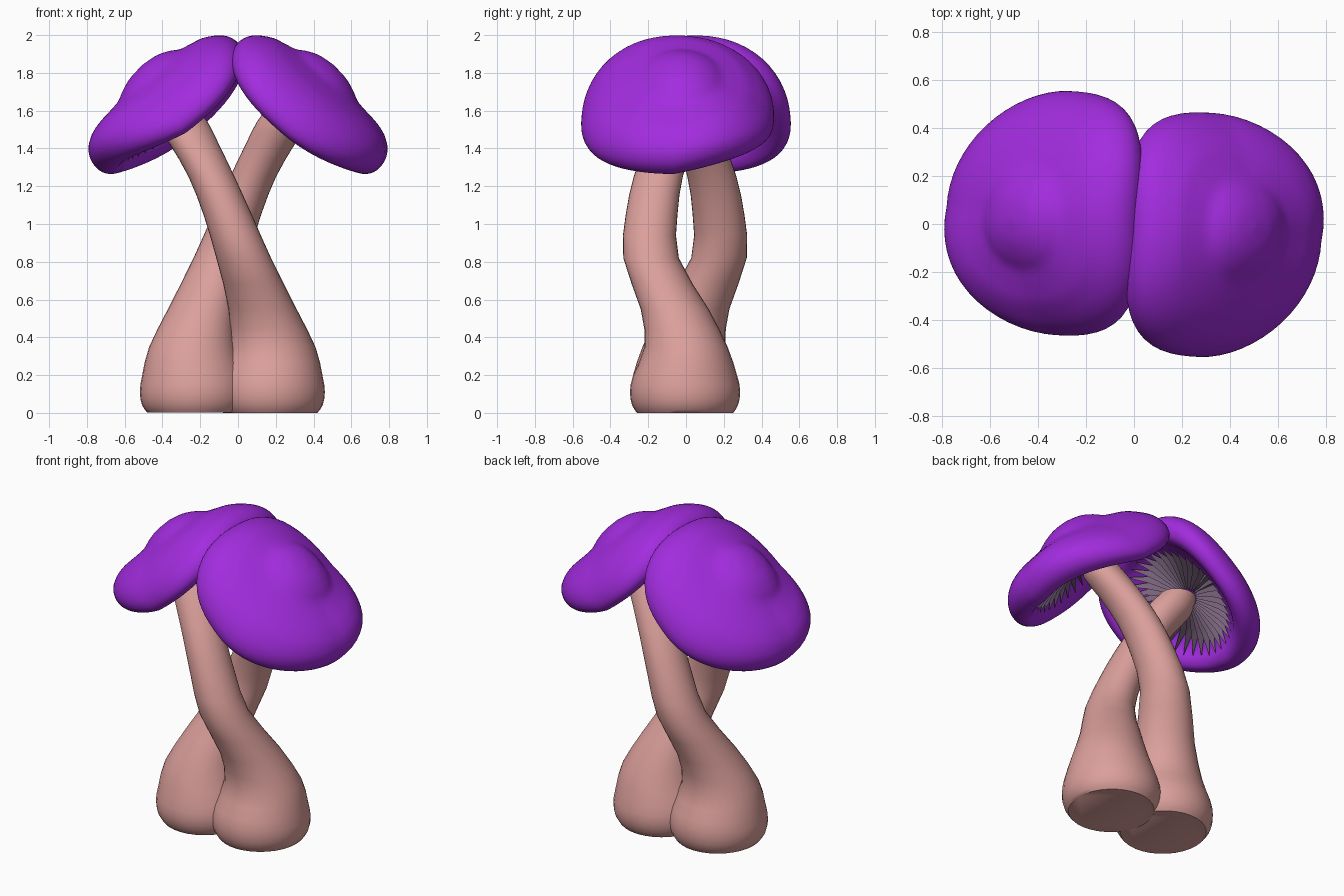
import bpy, math
from mathutils import Vector, Matrix

if "Cube" in bpy.data.objects:
    bpy.data.objects.remove(bpy.data.objects["Cube"])


def material(name, rgb):
    m = bpy.data.materials.new(name)
    m.diffuse_color = (*rgb, 1)
    m.use_nodes = True
    m.node_tree.nodes["Principled BSDF"].inputs["Base Color"].default_value = m.diffuse_color
    return m


PURPLE = material("cap purple", (0.36, 0.025, 0.73))
PINK = material("stem pink", (0.71, 0.35, 0.33))
GREY = material("gill grey violet", (0.19, 0.125, 0.2))


def smooth_path(pts, n):
    """Catmull-Rom through a short list of tuples."""
    pts = [Vector(p) for p in pts]
    ext = [pts[0]] + pts + [pts[-1]]
    out = []
    for i in range(1, len(ext) - 2):
        a, b, c, d = ext[i - 1:i + 3]
        for k in range(n):
            t = k / n
            out.append(0.5 * (2 * b + (c - a) * t + (2 * a - 5 * b + 4 * c - d) * t * t
                              + (3 * b - a - 3 * c + d) * t ** 3))
    out.append(pts[-1])
    return out


def loft(name, rings, mat, angle, close=True):
    """Skin a list of equal-length rings, with end faces if wanted."""
    n = len(rings[0])
    verts = [p for r in rings for p in r]
    faces = []
    for i in range(len(rings) - 1):
        for j in range(n):
            k = (j + 1) % n
            faces.append((i * n + j, i * n + k, (i + 1) * n + k, (i + 1) * n + j))
    if close:
        faces.append(tuple(reversed(range(n))))
        faces.append(tuple(range((len(rings) - 1) * n, len(rings) * n)))
    me = bpy.data.meshes.new(name)
    me.from_pydata(verts, [], faces)
    me.materials.append(mat)
    ob = bpy.data.objects.new(name, me)
    bpy.context.collection.objects.link(ob)
    bpy.ops.object.select_all(action='DESELECT')
    ob.select_set(True)
    bpy.context.view_layer.objects.active = ob
    if angle:
        bpy.ops.object.shade_smooth_by_angle(angle=math.radians(angle))
    return ob


# Stem rings: x, y, z, x radius, y radius
STEM = [(.17, -.005, 0, .25, .255), (.17, -.005, .04, .278, .28), (.17, -.005, .11, .29, .292),
        (.172, -.005, .2, .275, .275), (.18, 0, .35, .23, .22), (.13, -.06, .55, .18, .18),
        (.03, -.185, .82, .145, .147), (-.055, -.182, 1.05, .128, .137),
        (-.14, -.147, 1.25, .122, .13), (-.23, -.09, 1.42, .13, .125),
        (-.3, -.04, 1.54, .14, .12), (-.345, -.01, 1.64, .11, .1)]

# Cap profile: radius, height along the cap's own axis
CAP = [(.004, .235), (.09, .225), (.16, .2), (.22, .168), (.29, .152), (.37, .135), (.44, .102),
       (.49, .055), (.51, -.005), (.495, -.065), (.445, -.107), (.39, -.095), (.33, -.045),
       (.2, 0), (.004, .02)]


def outline(a):
    """Cap rim is a little squarer where the two caps meet."""
    p = 2.6 if math.cos(a) < 0 else 2.0
    return (abs(math.cos(a)) ** p + abs(math.sin(a)) ** p) ** (-1 / p)


# Left cap frame: local x runs downhill, local z is the cap axis
AZ, TILT = math.radians(177), math.radians(41)
FRAME = (Matrix.Translation((-.383, .05, 1.637)) @ Matrix.Rotation(AZ, 4, 'Z')
         @ Matrix.Rotation(TILT, 4, 'Y'))


def place(u, v, h):
    """Cap point in the model: the sides droop, less so low on the front."""
    droop = .48 * v * v
    if v > 0 and u > 0:
        droop -= .5 * u * v
    elif v > 0:
        droop += .12 * -u * v
    return FRAME @ Vector((.98 * u, v, h - droop))


def ring(r, h, n):
    out = []
    for i in range(n):
        a = 2 * math.pi * i / n
        s = 1 + (outline(a) - 1) * min(1, r / .45)
        # dome sits off centre
        k = max(0, 1 - (r / .42) ** 2) if h > .1 else 0
        out.append(place(r * s * math.cos(a) - .045 * k, r * s * math.sin(a) + .04 * k, h))
    return out


def pleat(r_tip, r_root, h_ridge, h_valley, n=76):
    out = []
    for i in range(n):
        a = 2 * math.pi * i / n
        r, h = (r_tip, h_ridge) if i % 2 else (r_root, h_valley)
        out.append(place(r * math.cos(a), r * math.sin(a), h))
    return out


HALF_TURN = Matrix.Rotation(math.pi, 4, 'Z')
for side, turn, shift in (("left", Matrix.Identity(4), Vector((0, 0, 0))),
                          ("right", HALF_TURN, Vector((-.06, -.01, .001)))):
    # stem, leaning across to the cap on the opposite side
    rings = []
    for x, y, z, rx, ry in smooth_path(STEM, 2):
        rings.append([turn @ Vector((x + rx * math.cos(t), y + ry * math.sin(t), z)) + shift
                      for t in (2 * math.pi * i / 32 for i in range(32))])
    loft(side + "_stem", rings, PINK, 50)

    # cap with domed middle and rolled rim
    rings = [[turn @ p for p in ring(v[0], v[1], 64)] for v in reversed(smooth_path(CAP, 4))]
    loft(side + "_cap", rings, PURPLE, 60)

    # pleated gills under the cap
    rings = [pleat(.37, .25, -.09, -.012), pleat(.25, .19, -.06, -.003),
             pleat(.06, .06, -.03, .01)]
    loft(side + "_gills", [[turn @ p for p in r] for r in rings], GREY, 0, close=False)
